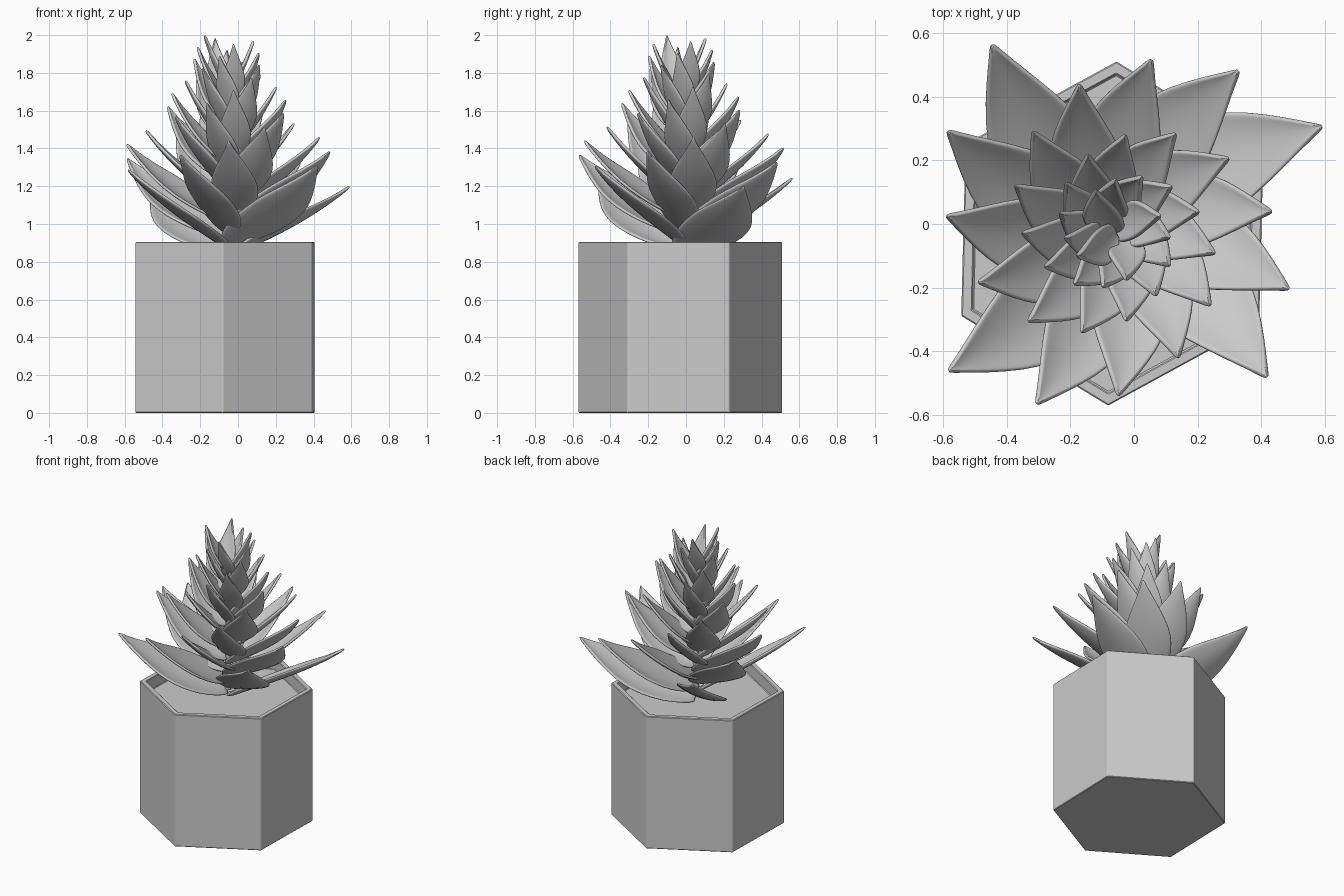
import bpy, bmesh, math
from mathutils import Vector

cube = bpy.data.objects.get("Cube")
if cube:
    bpy.data.objects.remove(cube)

grey = bpy.data.materials.new("plain_grey")
grey.use_nodes = True
colour = (0.6, 0.6, 0.6, 1)
grey.diffuse_color = colour
grey.node_tree.nodes["Principled BSDF"].inputs["Base Color"].default_value = colour


def make_object(name, bm):
    bmesh.ops.recalc_face_normals(bm, faces=bm.faces)
    mesh = bpy.data.meshes.new(name)
    bm.to_mesh(mesh)
    bm.free()
    mesh.materials.append(grey)
    obj = bpy.data.objects.new(name, mesh)
    bpy.context.collection.objects.link(obj)
    return obj


def smooth(obj, degrees):
    bpy.ops.object.select_all(action="DESELECT")
    obj.select_set(True)
    bpy.context.view_layer.objects.active = obj
    bpy.ops.object.shade_smooth_by_angle(angle=math.radians(degrees))


# Hexagonal pot with a recessed soil surface
POT_HEIGHT = 0.905
bm = bmesh.new()
corners = [math.radians(28.6 + 60 * i) for i in range(6)]
base = bm.faces.new([bm.verts.new((-0.068 + 0.54 * math.cos(a),
                                   -0.03 + 0.54 * math.sin(a), 0)) for a in corners])
walls = bmesh.ops.extrude_face_region(bm, geom=[base], use_keep_orig=True)["geom"]
bmesh.ops.translate(bm, vec=(0, 0, POT_HEIGHT),
                    verts=[g for g in walls if isinstance(g, bmesh.types.BMVert)])
top = next(g for g in walls if isinstance(g, bmesh.types.BMFace))
bmesh.ops.recalc_face_normals(bm, faces=bm.faces)
bmesh.ops.inset_region(bm, faces=[top], thickness=0.04)
soil = bmesh.ops.extrude_discrete_faces(bm, faces=[top])["faces"][0]
bmesh.ops.translate(bm, vec=(0, 0, -0.08), verts=soil.verts)
pot = make_object("pot", bm)
bevel = pot.modifiers.new("crisp_edges", "BEVEL")
bevel.width = 0.004
bevel.segments = 1

# Thin stem hidden between the leaves
AXIS = Vector((-0.058, -0.025, 0))
bm = bmesh.new()
bmesh.ops.create_cone(bm, cap_ends=True, segments=12, radius1=0.02, radius2=0.012, depth=0.8)
bmesh.ops.translate(bm, vec=AXIS + Vector((0, 0, 1.28)), verts=bm.verts)
smooth(make_object("stem", bm), 40)

# Leaf outline: half width along the length
OUTLINE = [(0, 0.3), (0.1, 0.64), (0.25, 0.9), (0.42, 1), (0.58, 0.96),
           (0.72, 0.72), (0.86, 0.38), (0.95, 0.14), (1, 0.01)]
ACROSS = [-1, -0.85, -0.45, 0, 0.45, 0.85, 1]
UP = Vector((0, 0, 1))


def add_leaf(bm, angle, reach, z_base, z_tip, breadth):
    """Cupped leaf, rolled so that its anticlockwise edge hangs lower."""
    out = Vector((math.cos(angle), math.sin(angle), 0))
    side = UP.cross(out)
    rise = z_tip - z_base
    length = math.hypot(reach, rise)
    rows = []
    for t, width in OUTLINE:
        half = breadth * length * width
        sway = 0.06 * length * math.sin(math.pi * t)
        centre = (AXIS + out * reach * t + side * sway
                  + UP * (z_base + rise * (0.65 * t + 0.35 * t ** 3)))
        slope = out * reach + UP * rise * (0.65 + 1.05 * t * t)
        normal = slope.normalized().cross(side)
        rows.append([bm.verts.new(centre + side * half * u
                                  + normal * half * (0.24 * u * u - 0.3 * u))
                     for u in ACROSS])
    for a, b in zip(rows, rows[1:]):
        for i in range(len(ACROSS) - 1):
            bm.faces.new((a[i], a[i + 1], b[i + 1], b[i]))


# Spiral of leaves, shrinking and steepening towards the top
LEAVES = 44
bm = bmesh.new()
for k in range(LEAVES):
    f = k / (LEAVES - 1)
    reach = 0.73 - 1.03 * f + 0.44 * f * f
    z_tip = 1.25 + 0.75 * f + 0.1 * f * (1 - f) - 0.05 * max(0, 1 - k / 2)
    add_leaf(bm, math.radians(27 + 96.4 * k), reach, 0.83 + 0.87 * f, z_tip, 0.2 - 0.03 * f)
leaves = make_object("leaves", bm)
solid = leaves.modifiers.new("thickness", "SOLIDIFY")
solid.thickness = 0.016
solid.offset = 0
subdivision = leaves.modifiers.new("rounding", "SUBSURF")
subdivision.levels = subdivision.render_levels = 1
smooth(leaves, 60)
